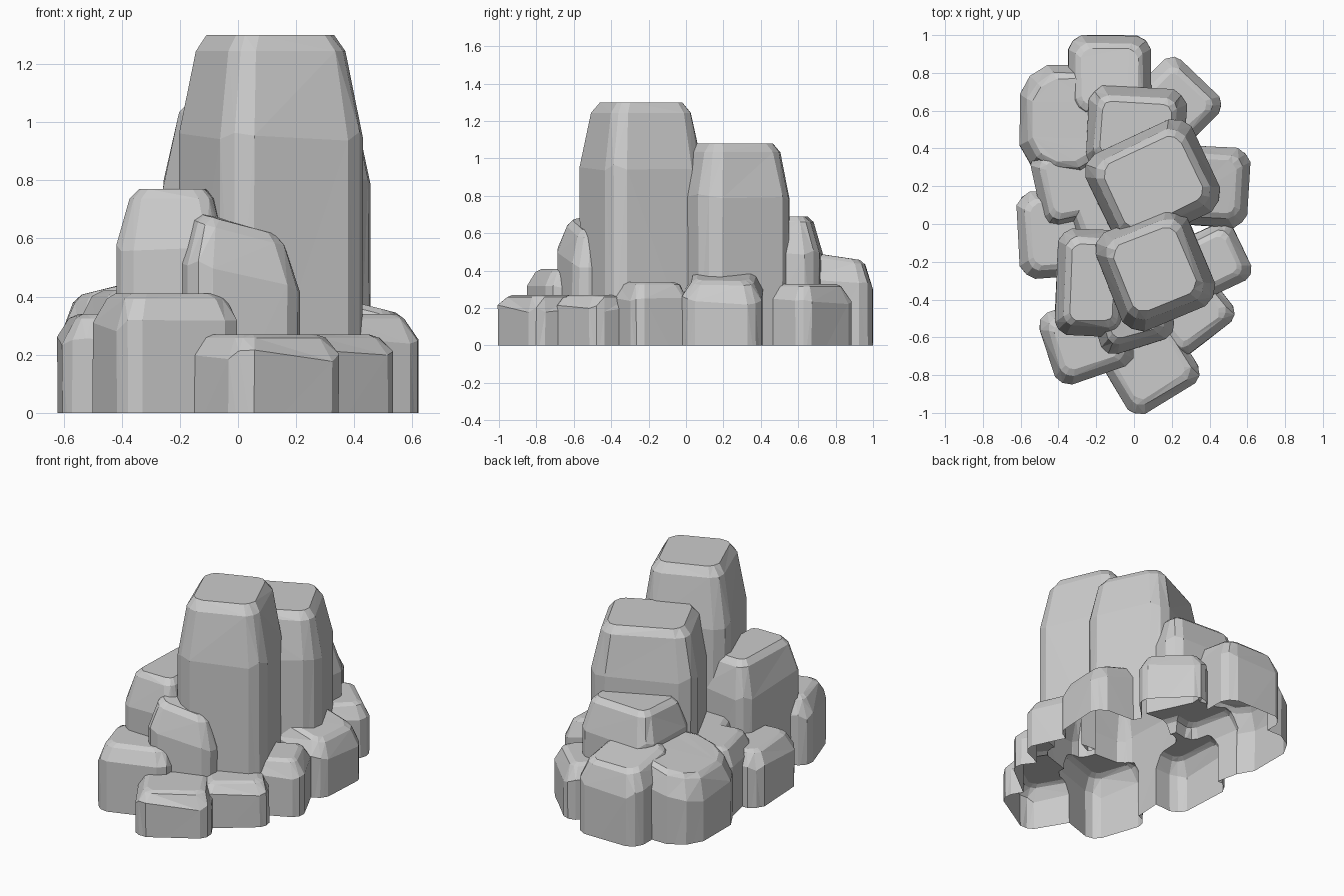
import bpy, bmesh, math, random
from mathutils import Vector, Matrix

if "Cube" in bpy.data.objects:
    bpy.data.objects.remove(bpy.data.objects["Cube"])

random.seed(4)
rocks = []


def rock(name, x, y, half_w, half_d, turn, top, cut=.34, tilt=(0, 0)):
    """Rounded-corner column; shoulder, inset and corner cut follow from its size."""
    bm = bmesh.new()
    rot = Matrix.Rotation(math.radians(turn), 3, 'Z')
    shoulder, inset = .73 * top, .062 + .02 * top
    corner = cut * min(half_w, half_d)
    lip = shoulder + (top - shoulder) * .84
    base = -.05 - .011 * len(rocks)          # distinct depths, trimmed later
    rings = []
    for z, d in ((base, 0), (shoulder, 0), (lip, inset * .58), (top, inset)):
        w, h, c = half_w - d, half_d - d, max(corner - .4 * d, .02)
        ring = []
        for sx, sy in ((1, 1), (-1, 1), (-1, -1), (1, -1)):
            corner_pts = [Vector((sx * (w - a * c), sy * (h - b * c), 0))
                          for a, b in ((0, 1), (.36, .36), (1, 0))]
            for p in (corner_pts if sx * sy > 0 else corner_pts[::-1]):
                p = rot @ p
                if z > 0:                    # slope and slight natural roughness
                    p.z = tilt[0] * p.x + tilt[1] * p.y
                    p += Vector([random.uniform(-.005, .005) for _ in "xy"] + [0])
                if z == shoulder:
                    p.z += random.uniform(-.02, .02)
                ring.append(bm.verts.new(p + Vector((x, y, z))))
        rings.append(ring)
    for a, b in zip(rings, rings[1:]):
        for k in range(len(a)):
            n = (k + 1) % len(a)
            bm.faces.new((a[k], a[n], b[n], b[k]))
    bm.faces.new(rings[-1])
    bm.faces.new(rings[0][::-1])
    bmesh.ops.triangulate(bm, faces=bm.faces[:])
    bmesh.ops.recalc_face_normals(bm, faces=bm.faces[:])
    me = bpy.data.meshes.new(name)
    bm.to_mesh(me)
    bm.free()
    rocks.append(bpy.data.objects.new(name, me))


# tall columns
rock("tall_front_column", .11, -.24, .265, .28, 22, 1.30)
rock("tall_back_column", .10, .22, .31, .27, 25, 1.08)

# middle steps
rock("back_step", .01, .50, .26, .22, -3, .69)
rock("left_step", -.22, -.31, .19, .28, -3, .77)
rock("front_step", -.02, -.46, .20, .20, 18, .66, tilt=(-.28, .05))

# low rocks around the foot
rock("front_rock", .09, -.76, .22, .19, 31, .27)
rock("front_left_rock", -.25, -.61, .22, .20, 19, .41)
rock("front_right_rock", .30, -.47, .20, .17, 38, .27)
rock("right_front_rock", .40, -.20, .19, .17, 25, .34)
rock("right_rock", .40, .20, .205, .21, -3, .38, tilt=(-.25, 0))
rock("back_right_rock", .23, .65, .17, .20, 45, .33)
rock("back_rock", -.13, .78, .22, .22, 0, .48, tilt=(0, -.15))
rock("back_left_rock", -.36, .55, .245, .29, 0, .45, cut=.62, tilt=(.25, 0))
rock("left_back_rock", -.33, .21, .19, .21, 12, .42)
rock("left_rock", -.40, -.05, .21, .23, 3, .34)
rock("left_filler_rock", -.20, .04, .14, .16, 20, .42)

# fuse all rocks into one shell
cluster = rocks[0]
bpy.context.scene.collection.objects.link(cluster)
parts = bpy.data.collections.new("rock_parts")
bpy.context.scene.collection.children.link(parts)
for r in rocks[1:]:
    parts.objects.link(r)
mod = cluster.modifiers.new("fuse", 'BOOLEAN')
mod.operation = 'UNION'
mod.solver = 'EXACT'
mod.operand_type = 'COLLECTION'
mod.collection = parts
bpy.context.view_layer.update()
dg = bpy.context.evaluated_depsgraph_get()
fused = bpy.data.meshes.new_from_object(cluster.evaluated_get(dg))
cluster.modifiers.clear()
cluster.data = fused
cluster.name = "rock_cluster"
for r in rocks[1:]:
    bpy.data.objects.remove(r)
bpy.data.collections.remove(parts)

# cut flat at the ground, leaving the underside open
bm = bmesh.new()
bm.from_mesh(fused)
bmesh.ops.bisect_plane(bm, geom=bm.verts[:] + bm.edges[:] + bm.faces[:],
                       plane_co=(0, 0, 0), plane_no=(0, 0, 1), clear_inner=True)
bm.to_mesh(fused)
bm.free()
